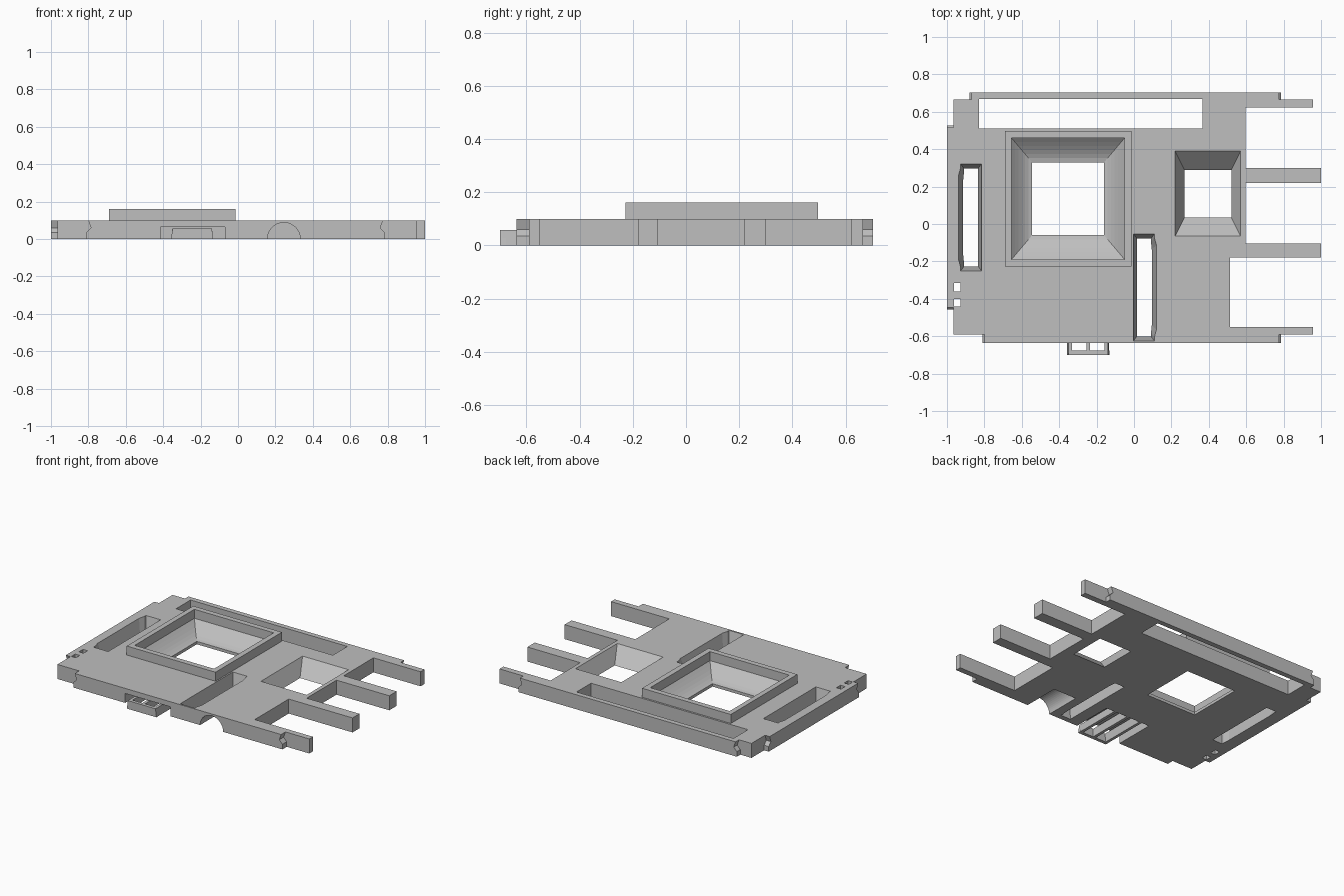
import bpy, bmesh, math

cube = bpy.data.objects.get("Cube")
if cube:
    bpy.data.objects.remove(cube, do_unlink=True)

T = 0.10      # plate thickness
GREY = (0.52, 0.52, 0.52, 1)
mat = bpy.data.materials.new("light_grey")
mat.use_nodes = True
mat.diffuse_color = GREY
mat.node_tree.nodes["Principled BSDF"].inputs["Base Color"].default_value = GREY


def loft(name, loops):
    """Closed solid through a stack of matching point loops."""
    bm = bmesh.new()
    rings = [[bm.verts.new(p) for p in loop] for loop in loops]
    n = len(rings[0])
    for a, b in zip(rings, rings[1:]):
        for i in range(n):
            j = (i + 1) % n
            bm.faces.new((a[i], a[j], b[j], b[i]))
    bm.faces.new(rings[0][::-1])
    bm.faces.new(rings[-1])
    bmesh.ops.recalc_face_normals(bm, faces=bm.faces)
    mesh = bpy.data.meshes.new(name)
    bm.to_mesh(mesh)
    bm.free()
    mesh.materials.append(mat)
    obj = bpy.data.objects.new(name, mesh)
    bpy.context.collection.objects.link(obj)
    return obj


def prism(name, pts, axis, lo, hi):
    place = {"x": lambda a, b, c: (c, a, b),
             "y": lambda a, b, c: (a, c, b),
             "z": lambda a, b, c: (a, b, c)}[axis]
    return loft(name, [[place(a, b, c) for a, b in pts] for c in (lo, hi)])


def rect(x0, x1, y0, y1):
    return [(x0, y0), (x1, y0), (x1, y1), (x0, y1)]


def at(pts, z):
    return [(x, y, z) for x, y in pts]


def combine(target, tool, operation):
    mod = target.modifiers.new("combine", "BOOLEAN")
    mod.operation = operation
    mod.solver = "EXACT"
    mod.object = tool
    bpy.context.view_layer.objects.active = target
    bpy.ops.object.modifier_apply(modifier=mod.name)
    bpy.data.objects.remove(tool, do_unlink=True)


# Base plate with four prongs on the +x side
plate = prism("base_plate", [
    (-.965, -.59), (.957, -.59), (.957, -.55), (.513, -.55), (.513, -.18),
    (1, -.18), (1, -.105), (.597, -.105), (.597, .22), (1, .22), (1, .30),
    (.597, .30), (.597, .623), (.957, .623), (.957, .665), (-.965, .665),
], "z", 0, T)


# Edge strips whose ends have a notched profile
def notched(lo, hi):
    steps = [(0, 0), (0, .035), (.024, .06), (.01, T)]
    return [(lo + d, z) for d, z in steps] + [(hi - d, z) for d, z in reversed(steps)]


combine(plate, prism("front_strip", notched(-.81, .785), "y", -.637, -.585), "UNION")
combine(plate, prism("back_strip", notched(-.88, .785), "y", .66, .703), "UNION")
combine(plate, prism("side_strip", notched(-.457, .527), "x", -1, -.96), "UNION")

# Raised frame around the large opening
combine(plate, prism("raised_frame", rect(-.69, -.013, -.227, .497), "z", .05, .162), "UNION")

# Large opening with dished walls and a thin lip
loops = [at(rect(-.655, -.05, -.19, .46), .2)]
for i in range(7):
    f = i / 6
    r = rect(-.655 + .11 * f, -.05 - .11 * f, -.19 + .13 * f, .46 - .13 * f)
    loops.append(at(r, .02 + .08 * (1 - f) ** 1.5))
loops.append(at(r, -.02))
combine(plate, loft("large_opening", loops), "DIFFERENCE")

# Small opening with straight sloping walls
top, low = rect(.22, .57, -.065, .39), rect(.27, .52, .035, .29)
combine(plate, loft("small_opening", [at(top, .12), at(top, T), at(low, 0), at(low, -.02)]),
        "DIFFERENCE")


# Two tapered slots, each bulging on one side
def slot(cx, cy, s):
    def outline(w, h, bulge):
        pts = [(w, -h), (w, h), (-w, h), (-w, h - .02), (-w - bulge, h - .06),
               (-w - bulge, -h + .06), (-w, -h + .02), (-w, -h)]
        return [(cx + s * x, cy + s * y) for x, y in pts]
    top, low = outline(.056, .286, .011), outline(.038, .262, .004)
    combine(plate, loft("slot", [at(top, .12), at(top, T), at(low, 0), at(low, -.02)]),
            "DIFFERENCE")


slot(-.871, .035, 1)
slot(.053, -.339, -1)

# Long back slot, two pin holes and the underside recess for the clip
for r, hi in ((rect(-.83, .367, .51, .668), .2),
              (rect(-.962, -.927, -.36, -.315), .2),
              (rect(-.962, -.927, -.442, -.4), .2),
              (rect(-.415, -.07, -.7, -.35), .065)):
    combine(plate, prism("cut", r, "z", -.02, hi), "DIFFERENCE")

# Half-round channel under the front edge
circle = [(.245 + .088 * math.cos(a * math.pi / 24), .088 * math.sin(a * math.pi / 24))
          for a in range(48)]
combine(plate, prism("channel", circle, "y", -.7, -.38), "DIFFERENCE")

# Clip: three fingers joined by a front bar
H = .057
clip = prism("clip", [(-.358, 0), (-.132, 0), (-.14, H), (-.35, H)], "y", -.7, -.677)
for x, lean in ((-.347, .006), (-.245, 0), (-.143, -.006)):
    finger = [(x - .01, 0), (x + .01, 0), (x + .01 + lean, H), (x - .01 + lean, H)]
    combine(clip, prism("finger", finger, "y", -.69, -.345), "UNION")
